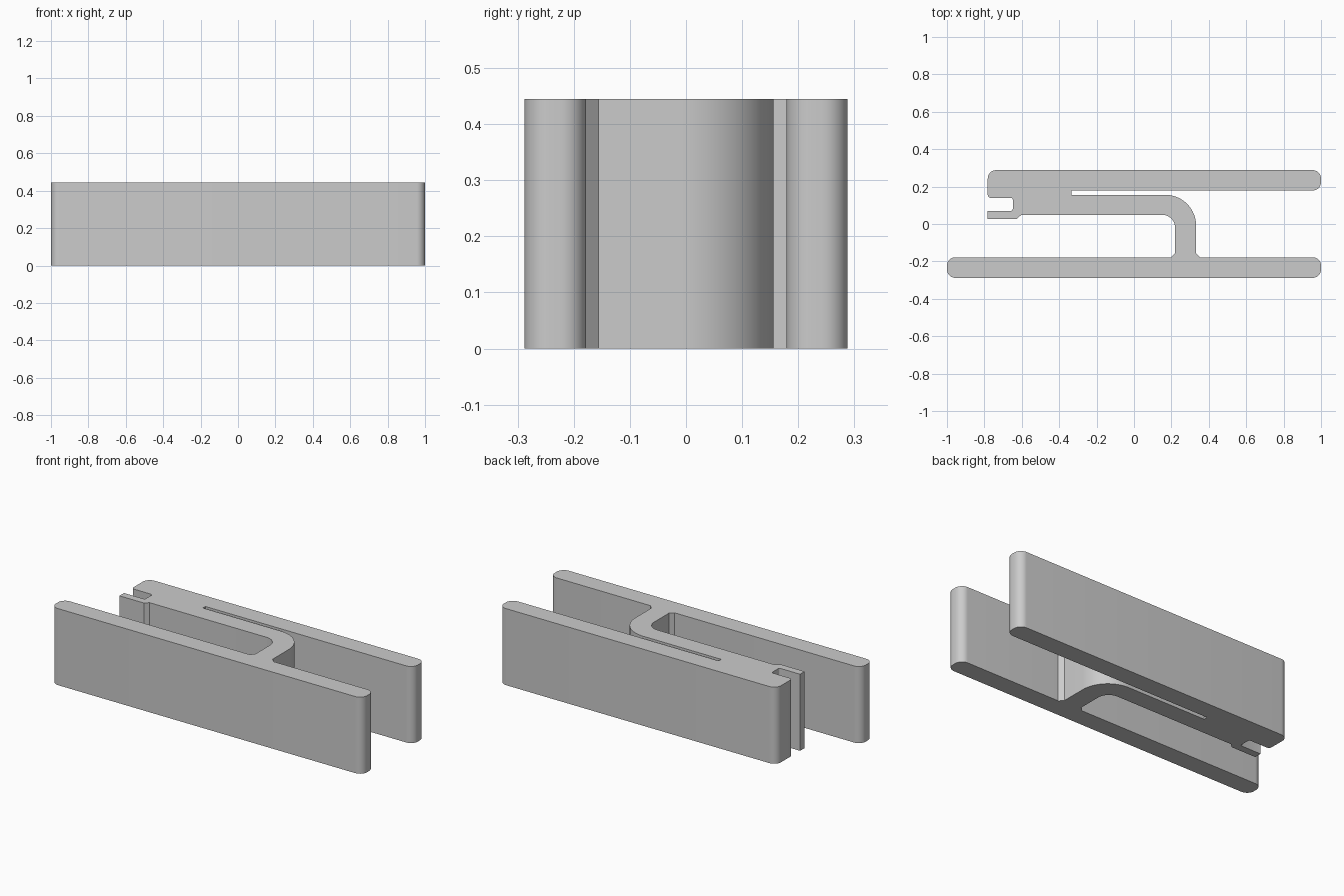
import bpy, bmesh, math
from mathutils import Vector

HEIGHT = 0.445

cube = bpy.data.objects.get("Cube")
if cube:
    bpy.data.objects.remove(cube, do_unlink=True)

grey = bpy.data.materials.new("light grey")
grey.use_nodes = True
grey.diffuse_color = (0.6, 0.6, 0.6, 1)
grey.node_tree.nodes["Principled BSDF"].inputs["Base Color"].default_value = (0.6, 0.6, 0.6, 1)


def rounded(corners):
    """Replace each corner (x, y, radius, steps) with a fillet arc; one step is a chamfer."""
    points = []
    for i, (x, y, radius, steps) in enumerate(corners):
        p = Vector((x, y))
        if radius == 0:
            points.append(p)
            continue
        a = (Vector(corners[i - 1][:2]) - p).normalized()
        b = (Vector(corners[(i + 1) % len(corners)][:2]) - p).normalized()
        centre = p + (a + b) * radius
        for k in range(steps + 1):
            t = k / steps * math.pi / 2
            points.append(centre - b * radius * math.cos(t) - a * radius * math.sin(t))
    return points


def extrude_profile(name, points, height):
    bm = bmesh.new()
    face = bm.faces.new([bm.verts.new((p.x, p.y, 0)) for p in points])
    top = bmesh.ops.extrude_face_region(bm, geom=[face])["geom"]
    bmesh.ops.translate(bm, vec=(0, 0, height),
                        verts=[v for v in top if isinstance(v, bmesh.types.BMVert)])
    bmesh.ops.recalc_face_normals(bm, faces=bm.faces)
    mesh = bpy.data.meshes.new(name)
    bm.to_mesh(mesh)
    bm.free()
    obj = bpy.data.objects.new(name, mesh)
    bpy.context.collection.objects.link(obj)
    mesh.materials.append(grey)
    bpy.ops.object.select_all(action="DESELECT")
    obj.select_set(True)
    bpy.context.view_layer.objects.active = obj
    bpy.ops.object.shade_smooth_by_angle(angle=math.radians(30))


END = (0.045, 10)      # rounded plate ends
BEVEL = (0.022, 1)     # chamfers at the web foot
SMALL = (0.01, 3)
SHARP = (0, 0)

outline = [
    # front plate
    (-1, -0.288, *END), (1, -0.288, *END), (1, -0.178, *END),
    # outer side of the curved web and the narrow slot
    (0.332, -0.178, *BEVEL), (0.332, 0.156, 0.165, 20),
    (-0.335, 0.156, *SHARP), (-0.335, 0.179, *SHARP),
    # back plate
    (1, 0.179, *END), (1, 0.288, *END), (-0.782, 0.288, *END),
    # notch and lip
    (-0.782, 0.14, 0.015, 4), (-0.648, 0.14, *SMALL), (-0.648, 0.07, *SMALL),
    (-0.782, 0.07, *SHARP), (-0.782, 0.028, *SHARP),
    (-0.625, 0.028, *SHARP), (-0.603, 0.049, *SHARP),
    # inner side of the curved web
    (0.22, 0.049, 0.07, 14), (0.22, -0.178, *BEVEL),
    (-1, -0.178, *END),
]
extrude_profile("clip_body", rounded(outline), HEIGHT)
